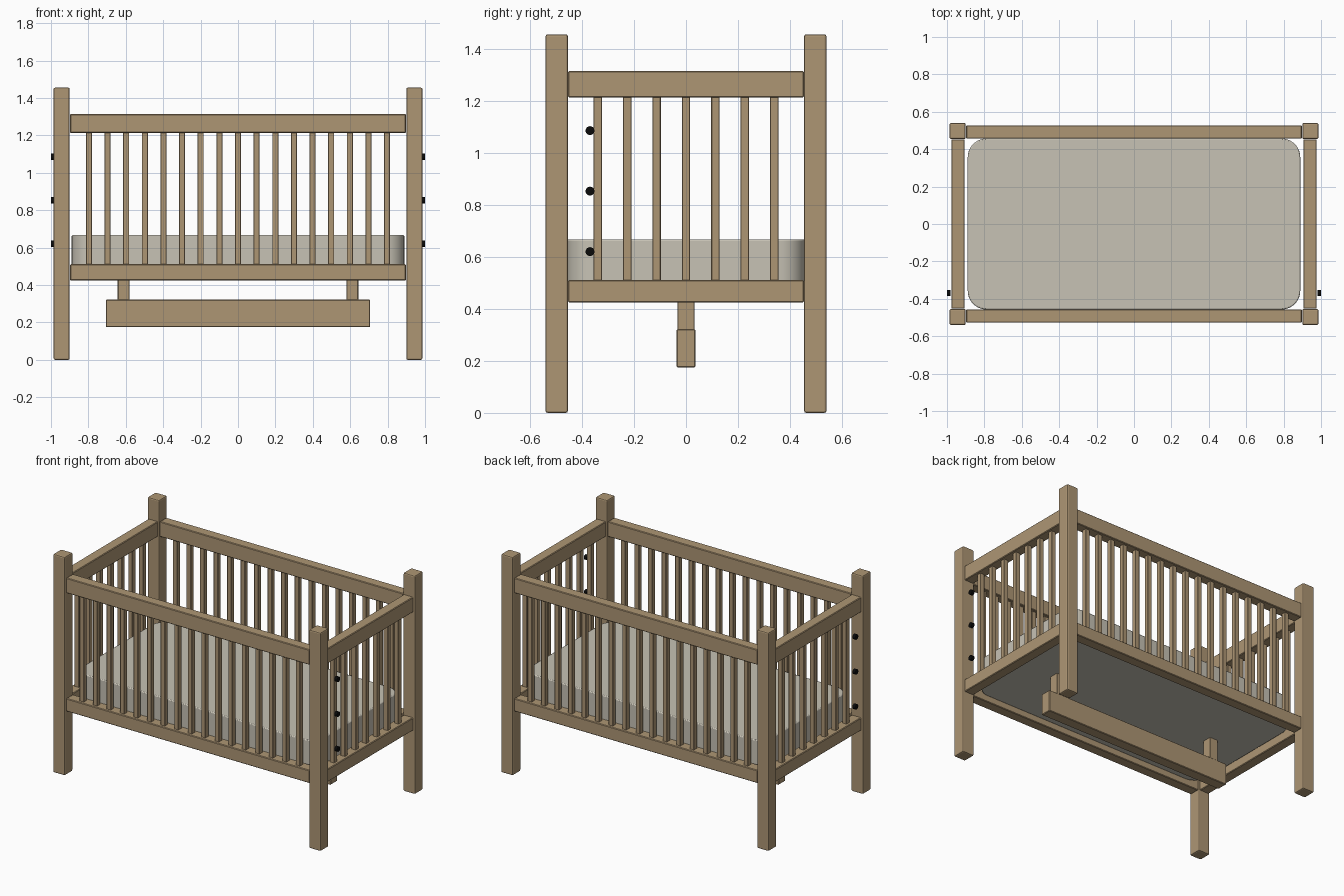
import bpy, math
from mathutils import Vector

cube = bpy.data.objects.get("Cube")
if cube:
    bpy.data.objects.remove(cube, do_unlink=True)


def material(name, rgb):
    m = bpy.data.materials.new(name)
    m.use_nodes = True
    m.diffuse_color = (*rgb, 1)
    m.node_tree.nodes["Principled BSDF"].inputs["Base Color"].default_value = (*rgb, 1)
    return m


wood = material("light wood", (0.42, 0.305, 0.175))
fabric = material("cream fabric", (0.57, 0.54, 0.46))
black = material("black metal", (0.003, 0.003, 0.003))


def box(name, low, high, mat, bevel=0.0, segments=1):
    """Box between two corners, with softened edges."""
    low, high = Vector(low), Vector(high)
    bpy.ops.mesh.primitive_cube_add(size=1, location=(low + high) / 2)
    ob = bpy.context.object
    ob.name = name
    ob.scale = high - low
    bpy.ops.object.transform_apply(location=False, rotation=False, scale=True)
    ob.data.materials.append(mat)
    if bevel:
        mod = ob.modifiers.new("soft edges", "BEVEL")
        mod.width, mod.segments = bevel, segments
    return ob


POST_IN, POST_OUT = Vector((0.9, 0.454)), Vector((0.986, 0.54))
RAIL_X, RAIL_Y = 0.941, 0.492          # centre lines of the rails
RAIL = 0.035                           # half thickness of a rail
SLAT = 0.016                           # half thickness of a slat
LEVELS = {"bottom": (0.425, 0.511), "top": (1.213, 1.314)}
SLAT_Z = (LEVELS["bottom"][1] - 0.01, LEVELS["top"][0] + 0.01)

# Corner posts
for sx, side in ((-1, "right"), (1, "left")):
    for sy, end in ((-1, "front"), (1, "back")):
        xs = sorted((sx * POST_IN.x, sx * POST_OUT.x))
        ys = sorted((sy * POST_IN.y, sy * POST_OUT.y))
        box(f"{end}_{side}_post", (xs[0], ys[0], 0), (xs[1], ys[1], 1.455), wood, 0.008, 2)

# Long front and back panels: rails and slats
for sy, end in ((-1, "front"), (1, "back")):
    y = sy * RAIL_Y
    for level, (z0, z1) in LEVELS.items():
        box(f"{end}_{level}_rail", (-0.898, y - RAIL, z0), (0.898, y + RAIL, z1), wood, 0.004)
    for i in range(17):
        x = (i - 8) * 0.0996
        box(f"{end}_slat_{i + 1}", (x - SLAT, y - SLAT, SLAT_Z[0]),
            (x + SLAT, y + SLAT, SLAT_Z[1]), wood, 0.002)

# Short side panels: rails, slats and the row of bolts near the front
for sx, side in ((-1, "right"), (1, "left")):
    x = sx * RAIL_X
    for level, (z0, z1) in LEVELS.items():
        box(f"{side}_{level}_rail", (x - RAIL, -0.453, z0), (x + RAIL, 0.453, z1), wood, 0.004)
    for i in range(7):
        y = (i - 3) * 0.113
        box(f"{side}_slat_{i + 1}", (x - SLAT, y - SLAT, SLAT_Z[0]),
            (x + SLAT, y + SLAT, SLAT_Z[1]), wood, 0.002)
    for i in range(3):
        bpy.ops.mesh.primitive_cylinder_add(
            vertices=24, radius=0.017, depth=0.02,
            location=(sx * 0.99, -0.369, 0.62 + i * 0.2325), rotation=(0, math.pi / 2, 0))
        bolt = bpy.context.object
        bolt.name = f"{side}_bolt_{i + 1}"
        bolt.data.materials.append(black)
        bpy.ops.object.shade_smooth_by_angle()

# Mattress: rounded upright corners, then slightly softened rims
mattress = box("mattress", (-0.889, -0.457, 0.465), (0.889, 0.457, 0.667), fabric)
weights = mattress.data.attributes.new("bevel_weight_edge", "FLOAT", "EDGE")
for edge in mattress.data.edges:
    a, b = (mattress.data.vertices[v].co for v in edge.vertices)
    weights.data[edge.index].value = float(abs(a.z - b.z) > 0.01)
corners = mattress.modifiers.new("round corners", "BEVEL")
corners.limit_method, corners.width, corners.segments = "WEIGHT", 0.1, 10
rim = mattress.modifiers.new("soft rim", "BEVEL")
rim.limit_method, rim.width, rim.segments = "ANGLE", 0.006, 2
bpy.context.view_layer.objects.active = mattress
bpy.ops.object.shade_smooth_by_angle()

# Centre beam under the bed, hung on two brackets
box("under_beam", (-0.707, -0.037, 0.175), (0.707, 0.037, 0.322), wood, 0.004)
for sx, side in ((-1, "right"), (1, "left")):
    x = sx * 0.612
    box(f"{side}_beam_bracket", (x - 0.031, -0.033, 0.315), (x + 0.031, 0.033, 0.47), wood, 0.003)
